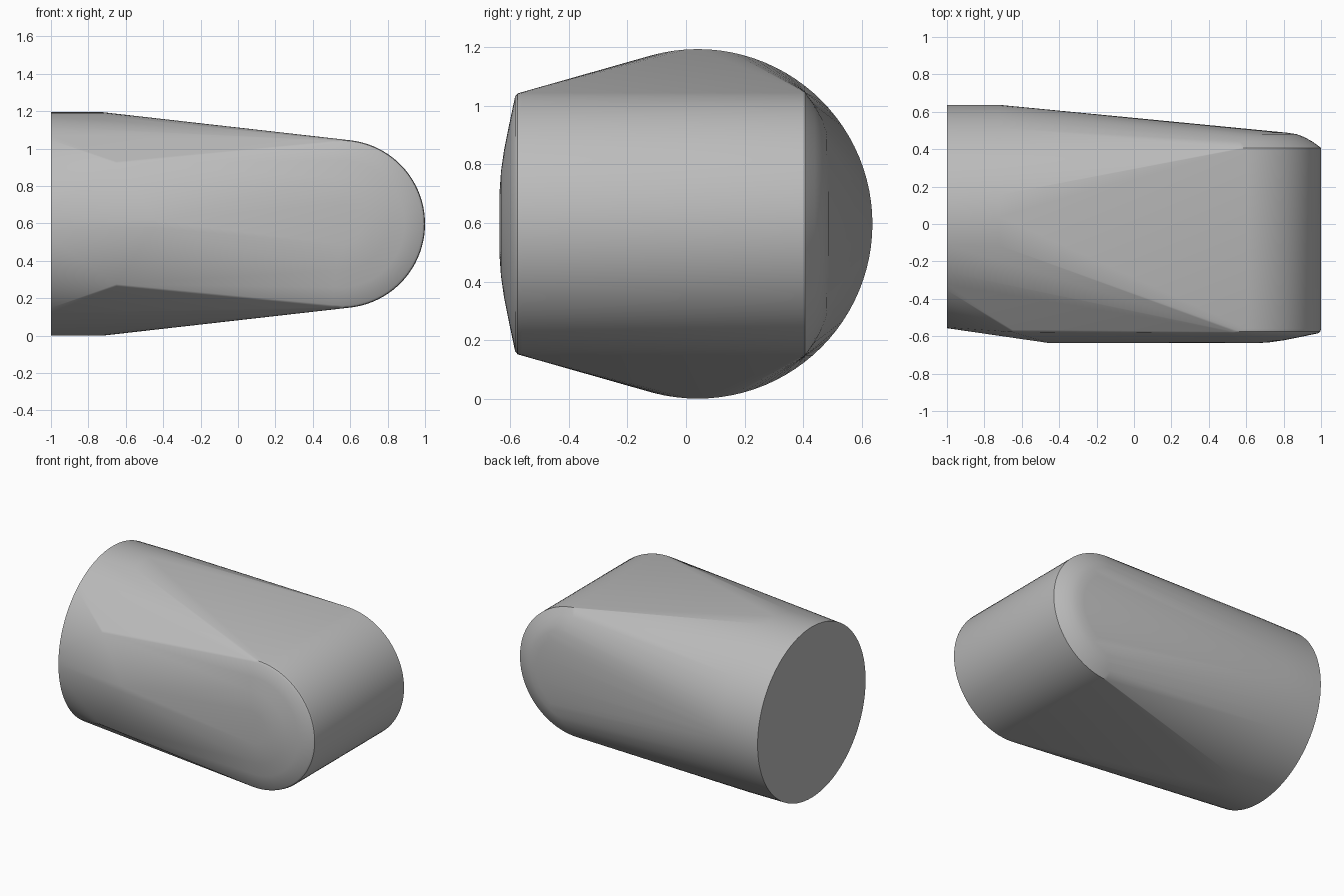
import bpy, bmesh, math

old = bpy.data.objects.get("Cube")
if old:
    bpy.data.objects.remove(old, do_unlink=True)

grey = bpy.data.materials.new("plain_grey")
grey.use_nodes = True
colour = (0.5, 0.5, 0.5, 1)
grey.diffuse_color = colour
grey.node_tree.nodes["Principled BSDF"].inputs["Base Color"].default_value = colour

MID_Z = 0.597


def disc(x, radius, y=0.04, steps=96):
    """Ring facing along x."""
    return [(x, y + radius * math.cos(a), MID_Z + radius * math.sin(a))
            for a in (math.tau * i / steps for i in range(steps))]


def arc(y, radius, x=0.55, steps=48):
    """Half ring facing along y, bulging towards +x, a little past the half."""
    span = math.pi + 0.2
    return [(x + radius * math.cos(a), y, MID_Z + radius * math.sin(a))
            for a in (span * (i / steps - 0.5) for i in range(steps + 1))]


# Round end
points = disc(-1, 0.597) + disc(-0.72, 0.597)

# Nose: side wall, rounded front rim, shallow front dome, bevelled back
for y, radius in [(-0.56, 0.45), (-0.575, 0.446), (-0.584, 0.435),
                  (-0.604, 0.34), (-0.622, 0.25), (-0.632, 0.18), (-0.637, 0.11),
                  (0.407, 0.45), (0.44, 0.405), (0.465, 0.36), (0.48, 0.32), (0.488, 0.27)]:
    points += arc(y, radius)

# Tapered corners and ridge of the front face
for side in (-1, 1):
    points += [(-0.65, -0.565, MID_Z + side * 0.333),
               (-0.65, -0.578, MID_Z + side * 0.322),
               (-0.45, -0.637, MID_Z + side * 0.02)]

# Wrap everything in one convex skin
bm = bmesh.new()
for p in points:
    bm.verts.new(p)
hull = bmesh.ops.convex_hull(bm, input=bm.verts)
loose = {v for v in hull["geom_interior"] + hull["geom_unused"]
         if isinstance(v, bmesh.types.BMVert)}
bmesh.ops.delete(bm, geom=list(loose), context="VERTS")
bmesh.ops.dissolve_limit(bm, angle_limit=math.radians(0.3),
                         verts=bm.verts, edges=bm.edges)
bmesh.ops.recalc_face_normals(bm, faces=bm.faces)

mesh = bpy.data.meshes.new("rounded_body")
bm.to_mesh(mesh)
bm.free()
body = bpy.data.objects.new("rounded_body", mesh)
bpy.context.collection.objects.link(body)
mesh.materials.append(grey)

bpy.ops.object.select_all(action="DESELECT")
body.select_set(True)
bpy.context.view_layer.objects.active = body
bpy.ops.object.shade_smooth_by_angle(angle=math.radians(30))
